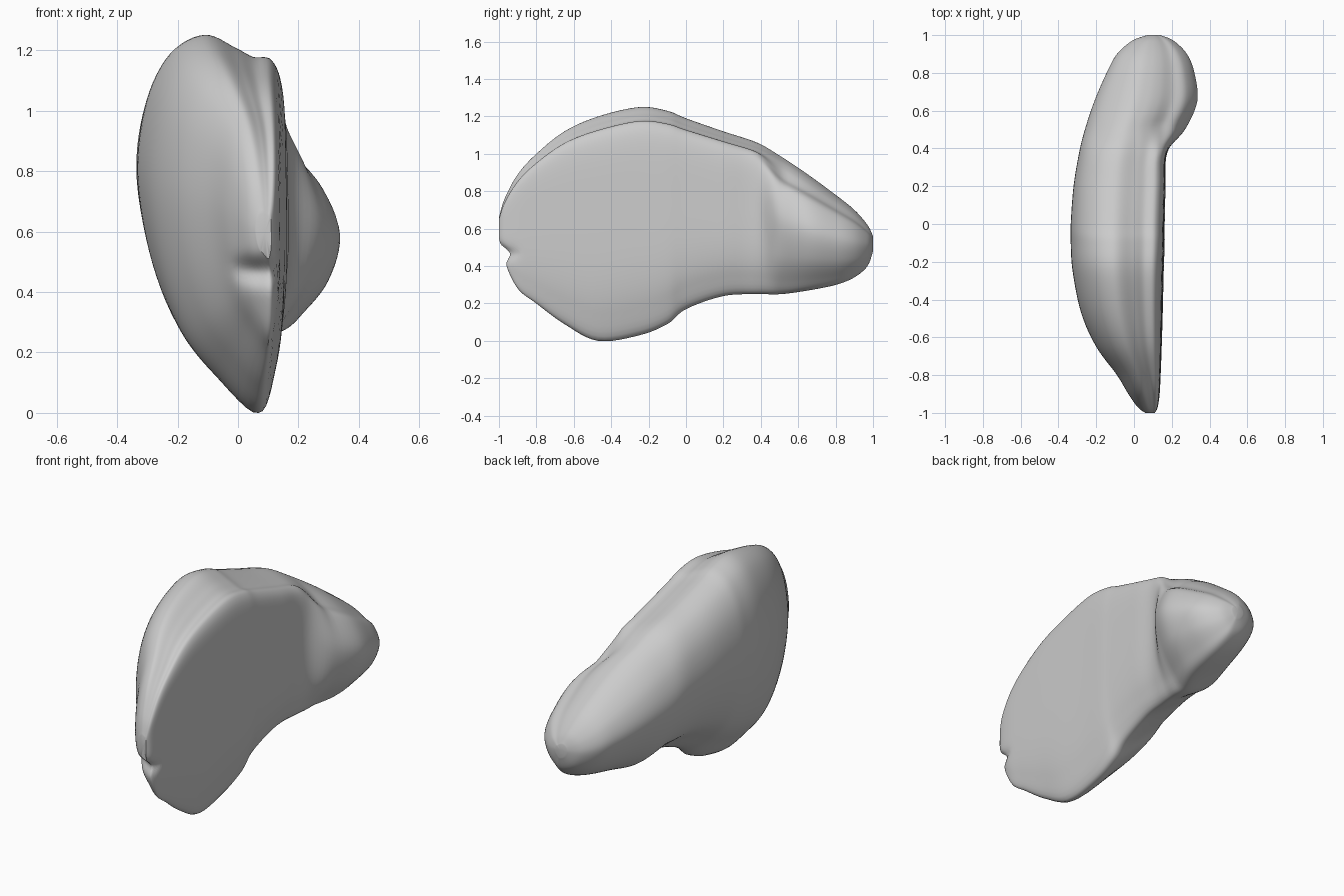
import bpy, bmesh, math

if "Cube" in bpy.data.objects:
    bpy.data.objects.remove(bpy.data.objects["Cube"])

# Side and top outlines along y: y, z bottom, z top, x left, x right
STATIONS = [
    (-1.00, .51, .66, .06, .11), (-.97, .42, .76, .02, .125), (-.90, .28, .89, -.03, .135),
    (-.80, .20, 1.00, -.09, .14), (-.65, .09, 1.12, -.20, .145), (-.47, .00, 1.20, -.28, .15),
    (-.25, .03, 1.25, -.325, .155), (-.10, .09, 1.23, -.335, .16), (0, .17, 1.19, -.335, .16),
    (.20, .24, 1.12, -.32, .165), (.38, .25, 1.06, -.29, .175), (.50, .25, .99, -.26, .27),
    (.65, .27, .89, -.21, .335), (.80, .30, .78, -.145, .32), (.90, .34, .70, -.09, .28),
    (.97, .40, .62, -.01, .21), (1.00, .48, .56, .07, .14)]

# Normalised cross-sections: flat-faced body and rounded tip with a lobe
BODY = [(.81, 0), (.5, .1), (.25, .22), (.08, .4), (0, .62), (.06, .82), (.22, .95), (.45, 1),
        (.66, .965), (.78, .94), (.91, .93), (.98, .84), (1, .6), (1, .3), (.94, .12)]
TIP = [(.64, 0), (.42, .05), (.22, .18), (.07, .38), (0, .6), (.06, .8), (.2, .94), (.36, 1),
       (.5, .98), (.62, .93), (.74, .85), (.89, .77), (1, .53), (.93, .28), (.78, .1)]


def cubic(p0, p1, p2, p3, t):
    return tuple(.5 * (2 * b + (c - a) * t + (2 * a - 5 * b + 4 * c - d) * t * t
                       + (3 * b - a - 3 * c + d) * t ** 3)
                 for a, b, c, d in zip(p0, p1, p2, p3))


def smooth_loop(pts, steps):
    n = len(pts)
    return [cubic(pts[i - 1], pts[i], pts[(i + 1) % n], pts[(i + 2) % n], k / steps)
            for i in range(n) for k in range(steps)]


def smooth_path(pts, steps):
    p = [pts[0]] + pts + [pts[-1]]
    out = [cubic(*p[i:i + 4], k / steps) for i in range(len(pts) - 1) for k in range(steps)]
    return out + [pts[-1]]


def smoothstep(a, b, v):
    t = min(1, max(0, (v - a) / (b - a)))
    return t * t * (3 - 2 * t)


# Loft the organ-like body through all stations
body, tip = smooth_loop(BODY, 6), smooth_loop(TIP, 6)
bm = bmesh.new()
rings = []
for y, z0, z1, x0, x1 in smooth_path(STATIONS, 6):
    w = smoothstep(.36, .54, y)
    ring = []
    for (ua, va), (ub, vb) in zip(body, tip):
        u, v = ua + (ub - ua) * w, va + (vb - va) * w
        x, z = x0 + u * (x1 - x0), max(0, z0 + v * (z1 - z0))
        # Small notch in the front edge
        dent = .05 * math.exp(-((y + .97) / .08) ** 2 - ((z - .47) / .04) ** 2)
        ring.append(bm.verts.new((x, y + dent, z)))
    rings.append(ring)
for a, b in zip(rings, rings[1:]):
    for i in range(len(a)):
        j = (i + 1) % len(a)
        bm.faces.new((a[i], a[j], b[j], b[i]))

# Close both ends
for ring in (rings[0], rings[-1]):
    c = bm.verts.new(sum((v.co for v in ring), ring[0].co * 0) / len(ring))
    for i in range(len(ring)):
        bm.faces.new((ring[i], ring[(i + 1) % len(ring)], c))
bmesh.ops.recalc_face_normals(bm, faces=bm.faces)

mesh = bpy.data.meshes.new("organ_body")
bm.to_mesh(mesh)
bm.free()
obj = bpy.data.objects.new("organ_body", mesh)
bpy.context.collection.objects.link(obj)
bpy.context.view_layer.objects.active = obj
obj.select_set(True)
bpy.ops.object.shade_smooth_by_angle(angle=math.radians(45))
